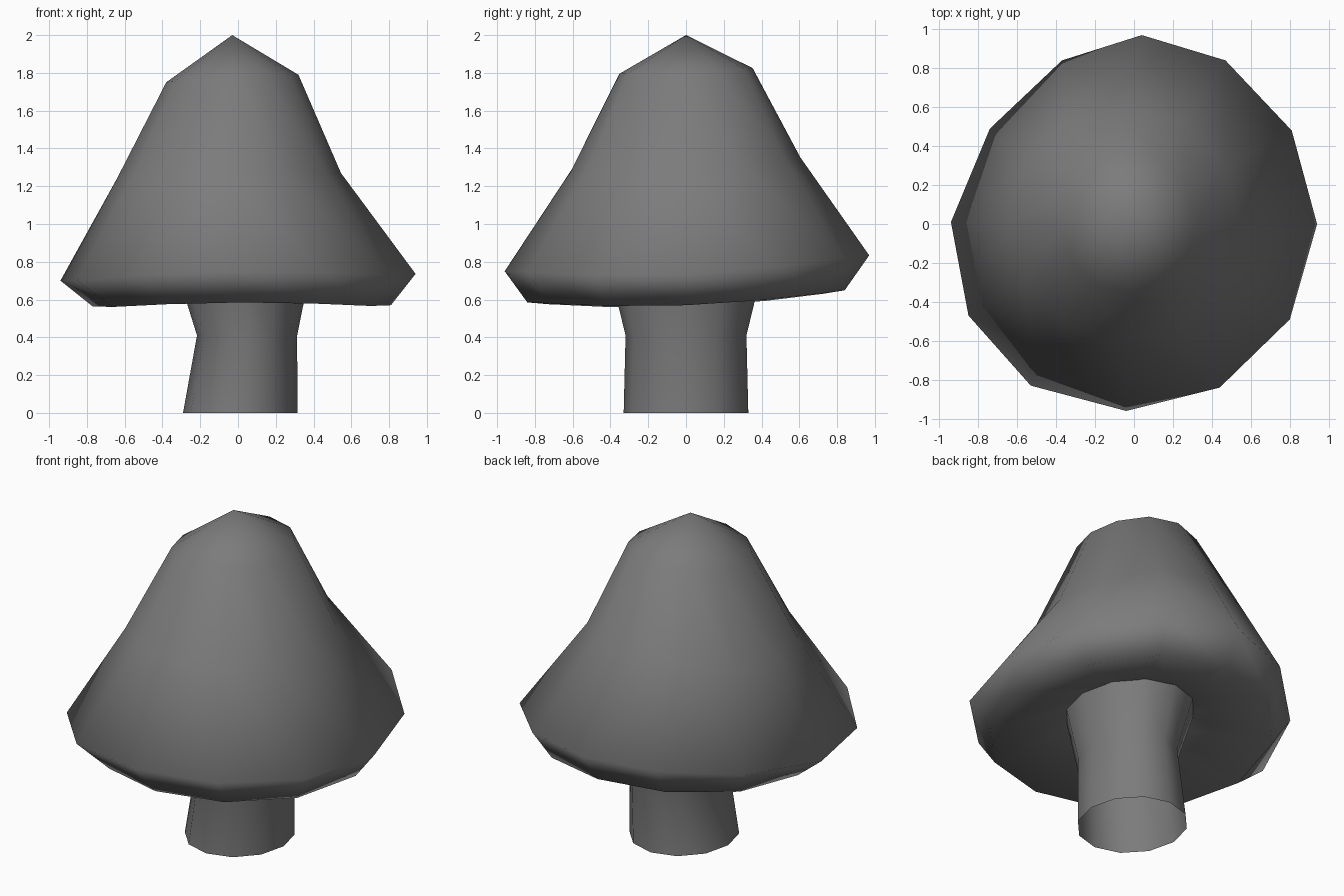
import bpy, bmesh
from math import sin, cos, pi

if "Cube" in bpy.data.objects:
    bpy.data.objects.remove(bpy.data.objects["Cube"], do_unlink=True)

SIDES = 12

grey = bpy.data.materials.new("mid grey")
grey.use_nodes = True
colour = (0.2, 0.2, 0.2, 1)
grey.diffuse_color = colour
bsdf = next(n for n in grey.node_tree.nodes if n.type == 'BSDF_PRINCIPLED')
bsdf.inputs["Base Color"].default_value = colour


def ring(cx, rx, ry, z, tilt_x=0, tilt_y=0, sag=0):
    """Oval ring, tilted along x and y; sag drops its left and right ends."""
    pts = []
    for i in range(SIDES):
        a = 2 * pi * i / SIDES
        pts.append((cx + rx * cos(a), ry * sin(a),
                    z + tilt_x * cos(a) + tilt_y * sin(a) - sag * cos(2 * a)))
    return pts


def loft(name, rings, apex=None):
    """Skin a stack of rings, optionally closed to a point at the first one."""
    bm = bmesh.new()
    loops = [[bm.verts.new(p) for p in r] for r in rings]
    for upper, lower in zip(loops, loops[1:]):
        for i in range(SIDES):
            j = (i + 1) % SIDES
            bm.faces.new((upper[i], lower[i], lower[j], upper[j]))
    if apex:
        tip = bm.verts.new(apex)
        for i in range(SIDES):
            bm.faces.new((tip, loops[0][i], loops[0][(i + 1) % SIDES]))
    for f in bm.faces:
        f.smooth = True
    mesh = bpy.data.meshes.new(name)
    bm.to_mesh(mesh)
    bm.free()
    mesh.materials.append(grey)
    obj = bpy.data.objects.new(name, mesh)
    bpy.context.collection.objects.link(obj)
    return obj


# Uneven brim outline, with its heights taken from a tilted ring
outline = [(.94, 0), (.81, .48), (.47, .84), (.04, .97), (-.37, .84), (-.74, .49),
           (-.94, .01), (-.85, -.47), (-.53, -.83), (-.04, -.96), (.44, -.84), (.80, -.49)]
heights = ring(0, 1, 1, .755, .018, .042, .037)
brim = [(x, y, h[2]) for (x, y), h in zip(outline, heights)]

# Cap: pointed dome, flared brim, tucked lip and hollow underside
loft("cap", [
    ring(-.03, .35, .353, 1.79, .02, .015, .02),
    ring(-.048, .593, .605, 1.288, .015, .032, .033),
    brim,
    ring(.02, .79, .84, .592, .003, .032, .025),
    ring(.03, .30, .34, .74),
], apex=(-.03, 0, 2))

# Stem: open tube, narrowed below its flared top
loft("stem", [
    ring(.03, .35, .40, .74),
    ring(.048, .265, .32, .41),
    ring(.012, .303, .33, 0),
])
